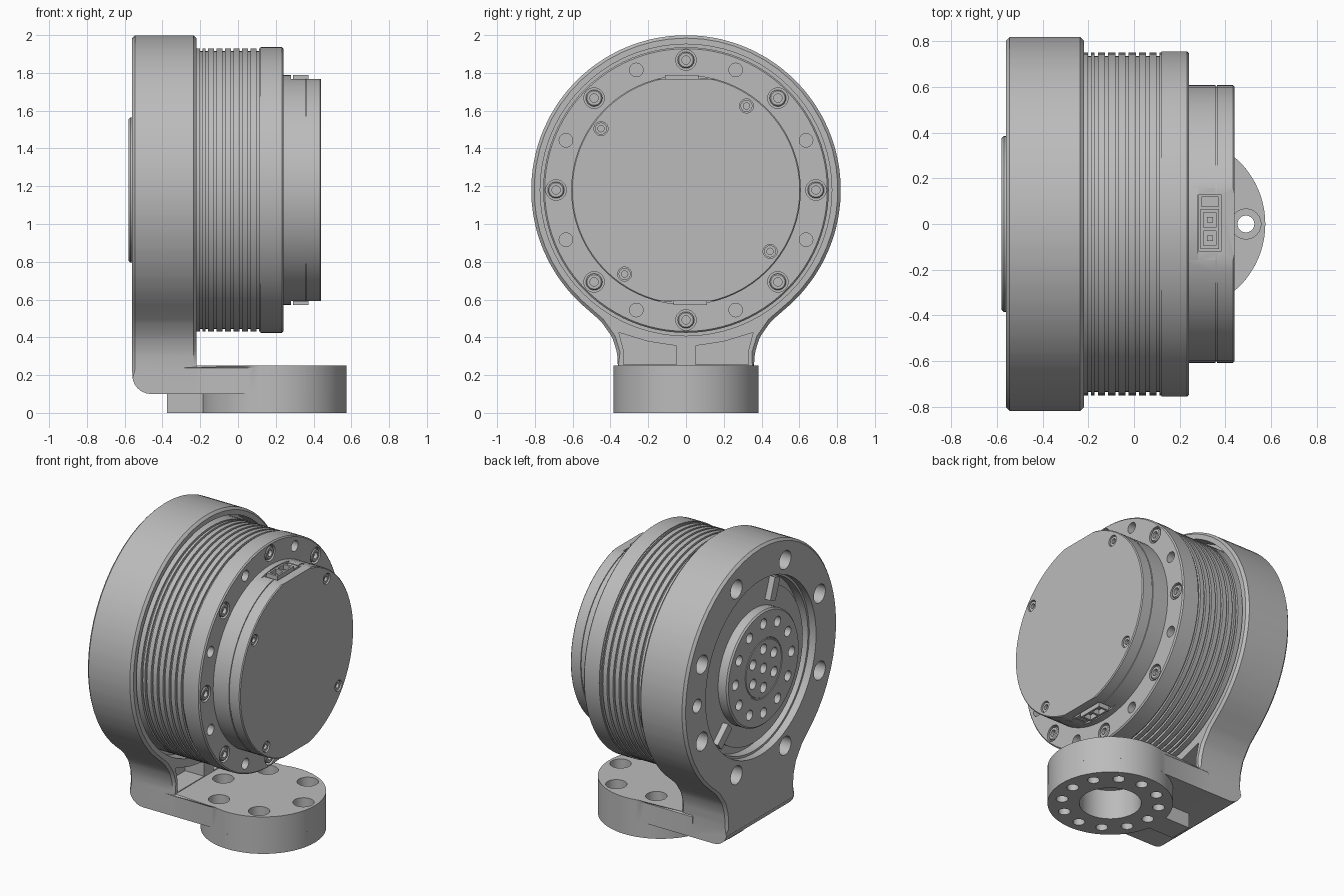
import bpy, bmesh, math
from math import sin, cos, pi, radians

if "Cube" in bpy.data.objects:
    bpy.data.objects.remove(bpy.data.objects["Cube"], do_unlink=True)

ZC = 1.18            # height of the drive axis
parts = []

metal = bpy.data.materials.new("machined_grey")
metal.use_nodes = True
GREY = (0.5, 0.5, 0.5, 1)
metal.diffuse_color = GREY
metal.node_tree.nodes["Principled BSDF"].inputs["Base Color"].default_value = GREY


def finish(name, bm):
    bmesh.ops.recalc_face_normals(bm, faces=bm.faces[:])
    me = bpy.data.meshes.new(name)
    bm.to_mesh(me)
    bm.free()
    me.materials.append(metal)
    ob = bpy.data.objects.new(name, me)
    bpy.context.collection.objects.link(ob)
    parts.append(ob)
    return ob


def prism(bm, pts, axis, lo, hi):
    """Extrude a flat outline: (y, z) along x, or (x, y) along z."""
    place = (lambda p, t: (t, p[0], p[1])) if axis == "x" else (lambda p, t: (p[0], p[1], t))
    a = [bm.verts.new(place(p, lo)) for p in pts]
    b = [bm.verts.new(place(p, hi)) for p in pts]
    bm.faces.new(a)
    bm.faces.new(b[::-1])
    for i in range(len(pts)):
        j = (i + 1) % len(pts)
        bm.faces.new((a[i], b[i], b[j], a[j]))
    return bm


def circle(c, r, n=24):
    return [(c[0] + r * cos(2 * pi * i / n), c[1] + r * sin(2 * pi * i / n)) for i in range(n)]


def ring(c, r, n, start=0.0):
    """Points of a bolt circle; angle measured from the second axis."""
    return [(c[0] + r * sin(radians(start) + 2 * pi * i / n),
             c[1] + r * cos(radians(start) + 2 * pi * i / n)) for i in range(n)]


def rect(a0, a1, b0, b1):
    return [(a0, b0), (a1, b0), (a1, b1), (a0, b1)]


def lathe(name, profile, centre=(0, ZC), n=72):
    """Turn an (x, radius) profile about an axis parallel to x."""
    bm = bmesh.new()
    rows = [[bm.verts.new((x, p[0], p[1])) for p in circle(centre, r, n)] for x, r in profile]
    for a, b in zip(rows, rows[1:]):
        for i in range(n):
            j = (i + 1) % n
            bm.faces.new((a[i], b[i], b[j], a[j]))
    bm.faces.new(rows[0])
    bm.faces.new(rows[-1][::-1])
    return finish(name, bm)


def cut(ob, shapes):
    """Subtract prisms given as (outline, axis, low, high)."""
    bm = bmesh.new()
    for s in shapes:
        prism(bm, *s)
    tool = finish("cutter", bm)
    tool.hide_render = True
    mod = ob.modifiers.new("cut", "BOOLEAN")
    mod.operation, mod.solver, mod.object = "DIFFERENCE", "EXACT", tool
    deps = bpy.context.evaluated_depsgraph_get()
    me = bpy.data.meshes.new_from_object(ob.evaluated_get(deps))
    ob.modifiers.clear()
    ob.data = me
    parts.remove(tool)
    bpy.data.objects.remove(tool, do_unlink=True)


def chamfer(bm, test, width, segments=1):
    edges = [e for e in bm.edges if all(test(v.co) for v in e.verts)]
    bmesh.ops.bevel(bm, geom=edges, offset=width, segments=segments, profile=0.5, affect="EDGES")


def near(a, b):
    return abs(a - b) < 1e-4


AXIS = (0, ZC)
BACK, FRONT = -0.56, -0.22

# Bracket: round head flowing into a neck
neck = [(0.45, 0.485), (0.39, 0.40), (0.365, 0.32), (0.36, 0.25), (0.36, 0.1)]
arc = [(0.82 * sin(t), ZC + 0.82 * cos(t)) for t in
       [radians(-137 + 274 * i / 44) for i in range(45)]]
outline = arc + neck + [(-y, z) for y, z in reversed(neck)]
bm = prism(bmesh.new(), outline, "x", BACK, FRONT)
chamfer(bm, lambda c: near(c.x, BACK) and near(c.z, 0.1), 0.1, 6)
chamfer(bm, lambda c: near(c.x, BACK) or near(c.x, FRONT) and c.z > 0.2, 0.016)
bracket = finish("bracket", bm)

# Motor bore, neck pockets and rear bolt holes
pocket = [(0.05, 0.255), (0.33, 0.255), (0.33, 0.33), (0.355, 0.425), (0.2, 0.378), (0.05, 0.355)]
cut(bracket, [(circle(AXIS, 0.772, 72), "x", -0.32, 0),
              (pocket, "x", -0.36, 0),
              ([(-y, z) for y, z in pocket], "x", -0.36, 0)]
    + [(circle(p, 0.062), "x", -1, -0.42) for p in ring(AXIS, 0.68, 8, 22.5)]
    + [(circle((0.68, ZC), 0.045), "x", -1, -0.42)])

# Rear recess with a deeper curved trench
cut(bracket, [(circle(AXIS, 0.59, 72), "x", -1, -0.51)])
sweep = [radians(-20 - 208 * i / 40) for i in range(41)]
trench = [(r * sin(t), ZC + r * cos(t)) for r, ts in ((0.575, sweep), (0.52, sweep[::-1])) for t in ts]
cut(bracket, [(trench, "x", -1, -0.45)])

# Radial ribs in the recess
for k, angle in enumerate((-20, 132)):
    t = radians(angle)
    pts = [(r * sin(t) + s * cos(t), ZC + r * cos(t) - s * sin(t))
           for r, s in ((0.42, -0.03), (0.57, -0.03), (0.57, 0.03), (0.42, 0.03))]
    finish("recess_rib_%d" % k, prism(bmesh.new(), pts, "x", -0.55, -0.48))

# Output hub with its bolt circles
hub = lathe("output_hub", [(-0.4, 0.385), (-0.57, 0.385), (-0.58, 0.375), (-0.58, 0.2),
                           (-0.576, 0.197), (-0.576, 0.19), (-0.58, 0.187)])
cut(hub, [(circle(p, 0.034, 16), "x", -1, -0.52)
          for p in ring(AXIS, 0.3, 12) + ring(AXIS, 0.13, 6) + [AXIS]])

# Foot: plate ending in a round flange, with a lower disc
FX, FR, FW = 0.19, 0.385, 0.36
a = pi - math.asin(FW / FR)
plan = [(FX + FR * cos(t), FR * sin(t)) for t in [-a + 2 * a * i / 48 for i in range(49)]]
plan += [(-0.3, FW), (-0.3, -FW)]
bm = prism(bmesh.new(), plan, "z", 0.1, 0.25)
chamfer(bm, lambda c: near(c.z, 0.25), 0.012)
plate = finish("foot_plate", bm)
bolts = ring((FX, 0), 0.3, 6, 30)
cut(plate, [(circle(p, 0.066), "z", 0.15, 0.3) for p in bolts]
    + [(circle((FX, 0), 0.19, 48), "z", 0, 0.2)])
cut(plate, [(circle(p, 0.037), "z", 0, 0.2) for p in bolts])
disc = finish("foot_disc", prism(bmesh.new(), circle((FX, 0), FR, 64), "z", 0, 0.1))
cut(disc, [(circle(p, 0.037), "z", -0.1, 0.2) for p in ring((FX, 0), 0.3, 12)]
    + [(circle((FX, 0), 0.19, 48), "z", -0.1, 0.2)])
finish("foot_key", prism(bmesh.new(), rect(-0.375, -0.18, -0.08, 0.08), "z", 0, 0.12))

# Motor housing with cooling grooves
profile = [(-0.34, 0.75)]
for g in (-0.195, -0.165, -0.12, -0.075, -0.03, 0.015, 0.06, 0.105):
    profile += [(g - 0.007, 0.75), (g - 0.007, 0.735), (g + 0.007, 0.735), (g + 0.007, 0.75)]
profile += [(0.12, 0.75), (0.12, 0.756), (0.232, 0.756), (0.24, 0.748)]
housing = lathe("motor_housing", profile, n=96)
screws = ring(AXIS, 0.688, 8)
cut(housing, [(circle(p, 0.054), "x", 0.21, 0.3) for p in screws]
    + [(circle(p, 0.036), "x", 0.18, 0.3) for p in ring(AXIS, 0.688, 8, 22.5)])
for i, p in enumerate(screws):
    lathe("housing_screw_%d" % i, [(0.2, 0.044), (0.234, 0.044), (0.24, 0.038),
                                   (0.24, 0.022), (0.218, 0.022)], p, 18)

# End cap with two flats, screw holes and connector wells
cap = lathe("end_cap", [(0.2, 0.608), (0.357, 0.608), (0.357, 0.602), (0.363, 0.602),
                        (0.363, 0.608), (0.434, 0.608), (0.44, 0.602)])
cut(cap, [(rect(-1, 1, ZC + 0.587, 3), "x", 0.28, 1), (rect(-1, 1, -1, ZC - 0.587), "x", 0.28, 1)])
spots = [(0.32, 0.445), (-0.45, 0.325), (0.445, -0.325), (-0.325, -0.445)]
cap_screws = [(y, ZC + z) for y, z in spots]
cut(cap, [(circle(p, 0.037), "x", 0.4, 0.6) for p in cap_screws]
    + [(rect(-0.12, 0.13, ZC + 0.53, 3), "x", 0.285, 0.38),
       (rect(-0.13, 0.12, -1, ZC - 0.53), "x", 0.285, 0.38)])
for i, p in enumerate(cap_screws):
    lathe("cap_screw_%d" % i, [(0.38, 0.032), (0.432, 0.032), (0.432, 0.017), (0.415, 0.017)], p, 16)

# Connector sockets, top and bottom
for s, side in ((1, "top"), (-1, "bottom")):
    def block(y0, y1, z0, z1):
        return rect(*sorted((s * y0, s * y1)), *sorted((ZC + s * z0, ZC + s * z1)))
    sock = finish("socket_" + side, prism(bmesh.new(), block(-0.11, 0.065, 0.52, 0.61), "x", 0.292, 0.373))
    cut(sock, [(block(-0.095, -0.03, 0.545, 0.7), "x", 0.305, 0.36),
               (block(-0.015, 0.05, 0.545, 0.7), "x", 0.305, 0.36)])
    for k, y in enumerate((-0.062, 0.018)):
        finish("pin_%s_%d" % (side, k),
               prism(bmesh.new(), block(y - 0.012, y + 0.012, 0.53, 0.59), "x", 0.32, 0.345))
    finish("socket_latch_" + side, prism(bmesh.new(), block(0.075, 0.12, 0.52, 0.59), "x", 0.295, 0.37))

# Smooth the turned surfaces, keep edges crisp
bpy.ops.object.select_all(action="DESELECT")
for ob in parts:
    ob.select_set(True)
bpy.context.view_layer.objects.active = parts[0]
bpy.ops.object.shade_smooth_by_angle(angle=radians(28))
